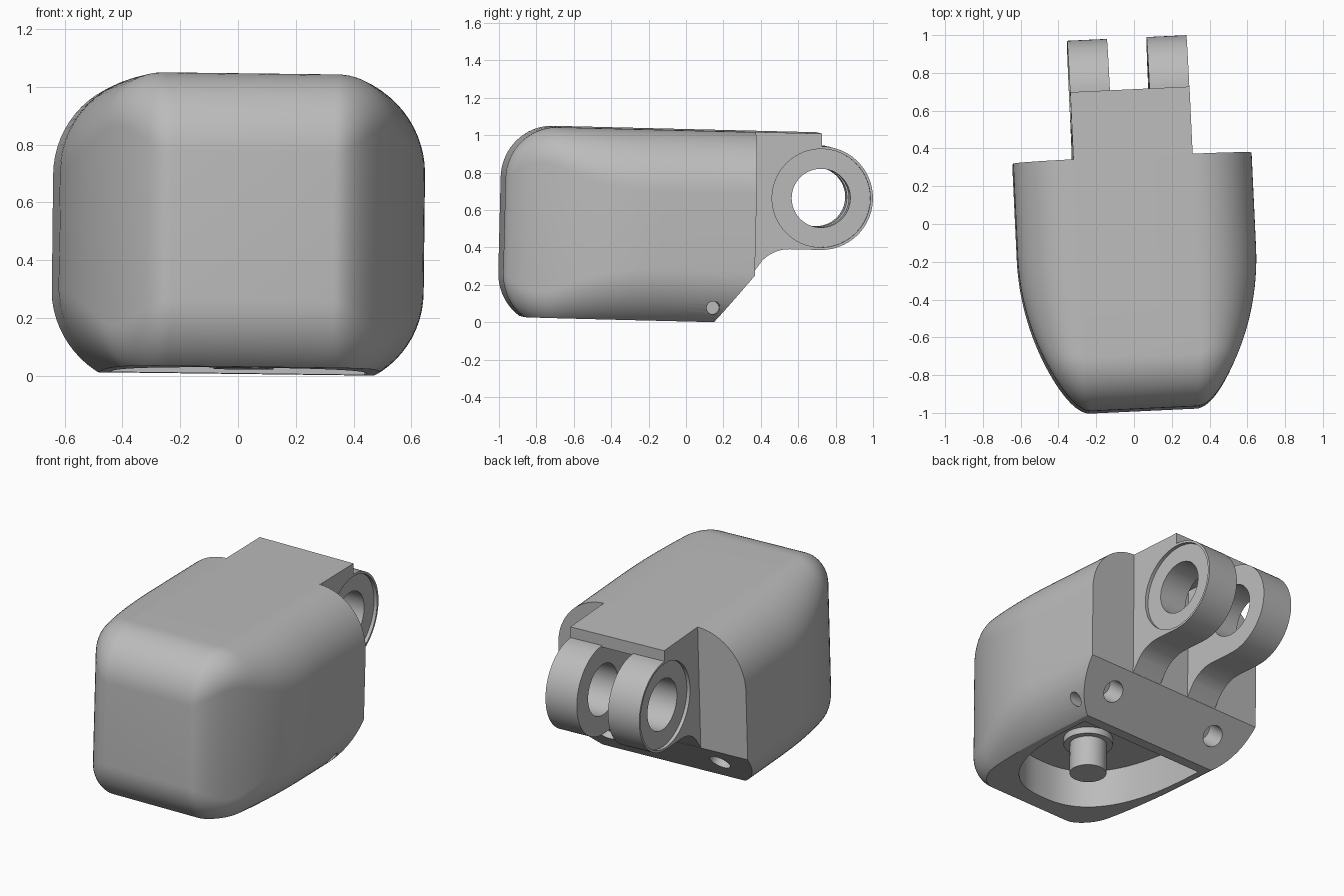
import bpy, bmesh, math
from mathutils import Matrix, Vector

cube = bpy.data.objects.get("Cube")
if cube:
    bpy.data.objects.remove(cube, do_unlink=True)

grey = bpy.data.materials.new("plain grey")
grey.use_nodes = True
grey.diffuse_color = (0.5, 0.5, 0.5, 1)
grey.node_tree.nodes["Principled BSDF"].inputs["Base Color"].default_value = (0.5, 0.5, 0.5, 1)

PLACE = (Matrix.Translation((0, -0.018, 0))
         @ Matrix.Rotation(math.radians(2.7), 4, 'Z')
         @ Matrix.Rotation(math.radians(-1.4), 4, 'X')
         @ Matrix.Rotation(math.radians(0.7), 4, 'Y'))
HALF, BACK, FRONT = 0.632, 0.35, -0.98
BOTTOM, TOP = 0.01, 1.03
PIN_Y, PIN_Z, LUG_R = 0.71, 0.685, 0.277


def loft(name, rings):
    """Closed solid through rings of equal length."""
    bm = bmesh.new()
    loops = [[bm.verts.new(p) for p in ring] for ring in rings]
    for a, b in zip(loops, loops[1:]):
        for i in range(len(a)):
            j = (i + 1) % len(a)
            bm.faces.new((a[i], a[j], b[j], b[i]))
    bm.faces.new(loops[0][::-1])
    bm.faces.new(loops[-1])
    bmesh.ops.recalc_face_normals(bm, faces=bm.faces)
    mesh = bpy.data.meshes.new(name)
    bm.to_mesh(mesh)
    bm.free()
    ob = bpy.data.objects.new(name, mesh)
    bpy.context.collection.objects.link(ob)
    mesh.materials.append(grey)
    return ob


def prism(name, profile, x0, x1):
    """Side profile of (y, z) points extruded along x."""
    return loft(name, [[(x, y, z) for y, z in profile] for x in (x0, x1)])


def rod(name, start, end, radius, sides=64):
    start, end = Vector(start), Vector(end)
    turn = (end - start).to_track_quat('Z', 'Y')
    circle = [turn @ Vector((radius * math.cos(k * math.tau / sides),
                             radius * math.sin(k * math.tau / sides), 0)) for k in range(sides)]
    return loft(name, [[start + p for p in circle], [end + p for p in circle]])


def cut(ob, *cutters):
    for cutter in cutters:
        cutter.hide_render = True
        mod = ob.modifiers.new("cut", 'BOOLEAN')
        mod.operation = 'DIFFERENCE'
        mod.solver = 'EXACT'
        mod.object = cutter
        bpy.context.view_layer.objects.active = ob
        bpy.ops.object.modifier_apply(modifier=mod.name)
        bpy.data.objects.remove(cutter, do_unlink=True)


def finish(ob):
    ob.data.transform(PLACE)
    bpy.ops.object.select_all(action='DESELECT')
    ob.select_set(True)
    bpy.context.view_layer.objects.active = ob
    bpy.ops.object.shade_smooth_by_angle(angle=math.radians(30))


# Plan outline: straight sides, long arcs, rounded front corners
R, START, SWEEP = 1.33, -0.15, 29
half = [(HALF, BACK)]
for k in range(17):
    a = math.radians(SWEEP * k / 16)
    half.append((HALF - R * (1 - math.cos(a)), START - R * math.sin(a)))
px, py = half[-1]
cx = px - (py - FRONT) * math.tan(math.radians(SWEEP))
for k in range(1, 13):
    t = k / 12
    half.append(((1 - t) ** 2 * px + 2 * t * (1 - t) * cx + t * t * 0.28,
                 (1 - t) ** 2 * py + (1 - (1 - t) ** 2) * FRONT))
plan = half + [(-x, y) for x, y in reversed(half)]


def fillet_ring(angle, level, way):
    """Outline drawn in towards a flat rectangle, rounding over by the distance to it."""
    ring = []
    for x, y in plan:
        edge = Vector((x, y))
        flat = Vector((max(-0.3, min(0.3, x)), max(-0.7, y)))
        radius = (edge - flat).length
        p = edge.lerp(flat, 0.98 * (1 - math.cos(angle)))
        ring.append((p.x, p.y, level - way * radius * (1 - math.sin(angle))))
    return ring


# Body shell: fillets above and below that narrow with the sides
steps = [math.pi / 2 * k / 16 for k in range(17)]
body = loft("body_shell", [fillet_ring(a, -0.04, -1) for a in reversed(steps)]
            + [fillet_ring(a, TOP, 1) for a in steps])

# Flat underside and sloped rear
cut(body, prism("base_cutter", [(-1.5, BOTTOM), (0.145, BOTTOM), (BACK, 0.265),
                                (0.5, 0.451), (0.5, -0.3), (-1.5, -0.3)], -1, 1))

# Underside cavity with a rounded front
cavity = [(0.44, 0.08)]
for k in range(49):
    a = math.pi * k / 48
    c, s = math.cos(a), math.sin(a)
    cavity.append((math.copysign(0.44 * abs(c) ** 0.8, c), -0.02 - 0.73 * abs(s) ** 0.8))
cavity.append((-0.44, 0.08))
cut(body, loft("cavity_cutter", [[(x, y, z) for x, y in cavity] for z in (-0.2, 0.24)]))

# Screw holes in the slope, pin hole in the side
out = Vector((0, 0.78, -0.63))
for x in (-0.385, 0.385):
    mid = Vector((x, 0.26, 0.152))
    cut(body, rod("screw_cutter", mid - out * 0.14, mid + out * 0.2, 0.064, 32))
cut(body, rod("pin_cutter", (0.46, 0.135, 0.088), (0.8, 0.135, 0.088), 0.035, 32))
finish(body)

# Post and collar inside the cavity
finish(rod("post", (0, -0.37, 0.015), (0, -0.37, 0.3), 0.105))
finish(rod("collar", (0, -0.37, 0.2), (0, -0.37, 0.27), 0.14))

# Rear top plate
finish(prism("rear_plate", [(BACK, PIN_Z + LUG_R - 0.01), (0.706, PIN_Z + LUG_R - 0.01),
                            (0.706, TOP), (BACK, TOP)], -0.316, 0.316))

# Hinge lugs: round end, concave fillet beneath, recessed outer face
low = PIN_Z - LUG_R
profile = [(0.32, PIN_Z + LUG_R)]
for k in range(41):
    a = math.pi / 2 - math.pi * k / 40
    profile.append((PIN_Y + LUG_R * math.cos(a), PIN_Z + LUG_R * math.sin(a)))
for k in range(9):
    a = math.radians(90 + 48 * k / 8)
    profile.append((0.55 + 0.2 * math.cos(a), low - 0.2 + 0.2 * math.sin(a)))
profile += [(BACK, 0.268), (0.32, 0.3)]
for side, name in ((1, "left_lug"), (-1, "right_lug")):
    lug = prism(name, profile, side * 0.105, side * 0.316)
    cut(lug,
        rod("recess_cutter", (side * 0.295, PIN_Y, PIN_Z), (side * 0.5, PIN_Y, PIN_Z), 0.263),
        rod("bore_cutter", (side * 0.02, PIN_Y, PIN_Z), (side * 0.5, PIN_Y, PIN_Z), 0.157))
    finish(lug)
